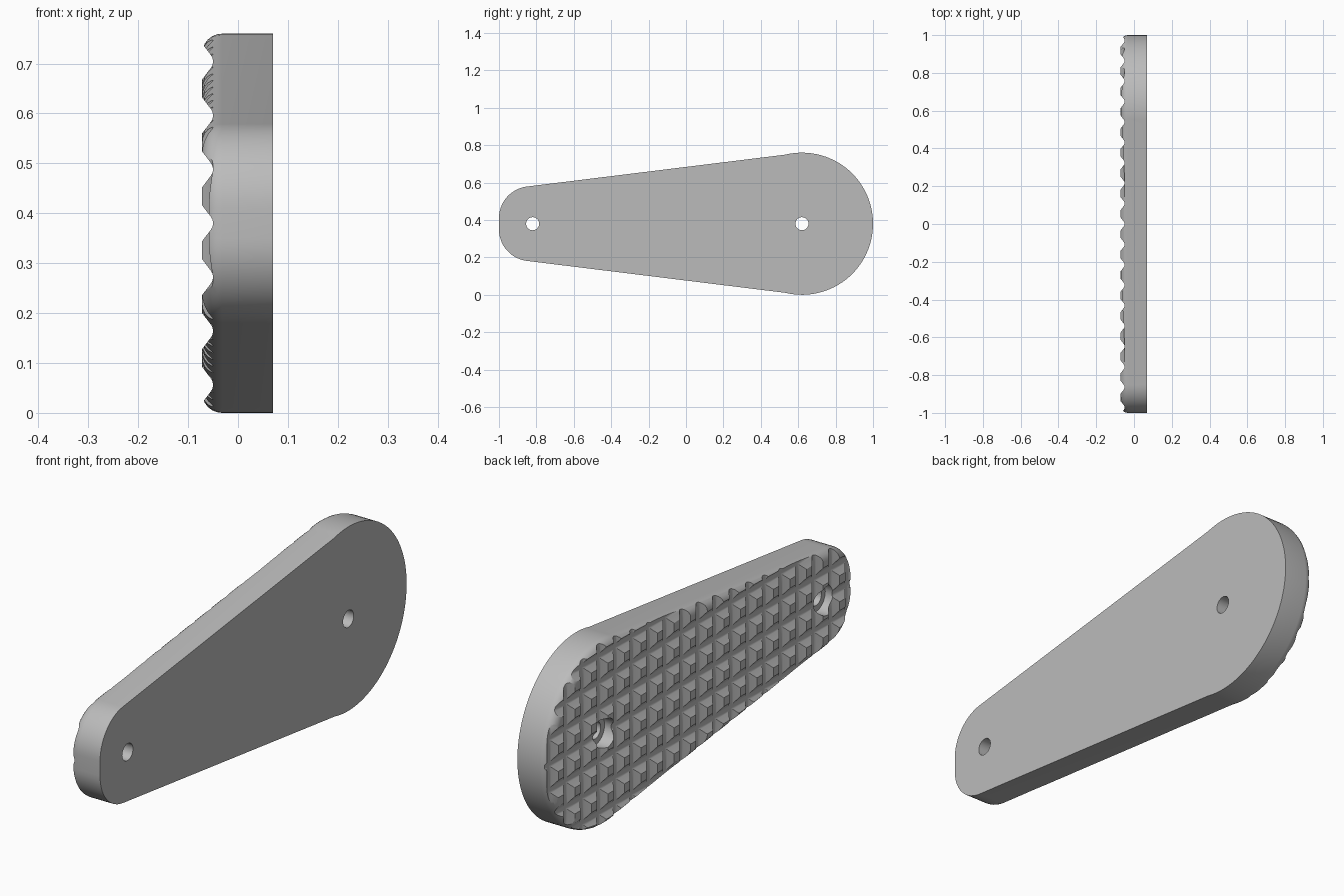
import bpy, bmesh
from math import sin, cos, pi, radians

if "Cube" in bpy.data.objects:
    bpy.data.objects.remove(bpy.data.objects["Cube"], do_unlink=True)

MID_Z = 0.38
BACK, FACE = 0.07, -0.072      # flat side and gripping side
PITCH = 0.108

grey = bpy.data.materials.new("plain_grey")
grey.use_nodes = True
grey.diffuse_color = (0.5, 0.5, 0.5, 1)
grey.node_tree.nodes["Principled BSDF"].inputs["Base Color"].default_value = (0.5, 0.5, 0.5, 1)


def arc(cy, cz, r, start, end, n):
    angles = [radians(start + (end - start) * i / n) for i in range(n + 1)]
    return [(cy + r * cos(a), cz + r * sin(a)) for a in angles]


def prism(bm, points, move):
    """Closed prism: a polygon of 3D points swept along a vector."""
    face = bm.faces.new([bm.verts.new(p) for p in points])
    swept = bmesh.ops.extrude_face_region(bm, geom=[face])
    verts = [g for g in swept["geom"] if isinstance(g, bmesh.types.BMVert)]
    bmesh.ops.translate(bm, verts=verts, vec=move)


def finish(bm, name):
    bmesh.ops.recalc_face_normals(bm, faces=bm.faces)
    mesh = bpy.data.meshes.new(name)
    bm.to_mesh(mesh)
    bm.free()
    mesh.materials.append(grey)
    obj = bpy.data.objects.new(name, mesh)
    bpy.context.collection.objects.link(obj)
    return obj


def cut(target, cutter):
    mod = target.modifiers.new("cut", 'BOOLEAN')
    mod.operation, mod.solver, mod.object = 'DIFFERENCE', 'EXACT', cutter
    bpy.context.view_layer.objects.active = target
    bpy.ops.object.modifier_apply(modifier=mod.name)
    bpy.data.objects.remove(cutter, do_unlink=True)


# Tapered plate with a wide round end and a narrow rounded end
outline = (arc(0.62, MID_Z, 0.38, -103.7, 103.7, 56)
           + arc(-0.83, MID_Z + 0.03, 0.17, 97, 180, 14)
           + arc(-0.83, MID_Z - 0.03, 0.17, 180, 263, 14))
bm = bmesh.new()
prism(bm, [(BACK, y, z) for y, z in outline], (FACE - BACK, 0, 0))
rim = [e for e in bm.edges if all(v.co.x < FACE + 0.001 for v in e.verts)]
bmesh.ops.bevel(bm, geom=rim, offset=0.04, segments=6, profile=0.5,
                affect='EDGES', clamp_overlap=False)
plate = finish(bm, "grip_plate")

# Groove section (across, x): sloping sides and a rounded bottom
side = [(0.036, -0.1), (0.036, FACE), (0.013, -0.0545), (0.007, -0.051)]
section = side + [(0, -0.05)] + [(-a, x) for a, x in reversed(side)]

# Lengthwise and crosswise grooves
for name, count, along in (("long_grooves", 3, True), ("cross_grooves", 9, False)):
    bm = bmesh.new()
    for i in range(-count, count + 1):
        if along:
            prism(bm, [(x, -1.2, MID_Z + i * PITCH + a) for a, x in section], (0, 2.4, 0))
        else:
            prism(bm, [(x, i * PITCH + a, -0.2) for a, x in section], (0, 0, 1.2))
    cut(plate, finish(bm, name))

# Screw holes, wider on the gripping side
for radius, depth in ((0.035, 0.3), (0.06, 0.13)):
    bm = bmesh.new()
    for y in (-0.82, 0.62):
        prism(bm, [(-0.15, py, pz) for py, pz in arc(y, MID_Z, radius, 0, 348.75, 31)],
              (depth, 0, 0))
    cut(plate, finish(bm, "hole_cutter"))

plate.select_set(True)
bpy.context.view_layer.objects.active = plate
bpy.ops.object.shade_smooth_by_angle(angle=radians(25))
